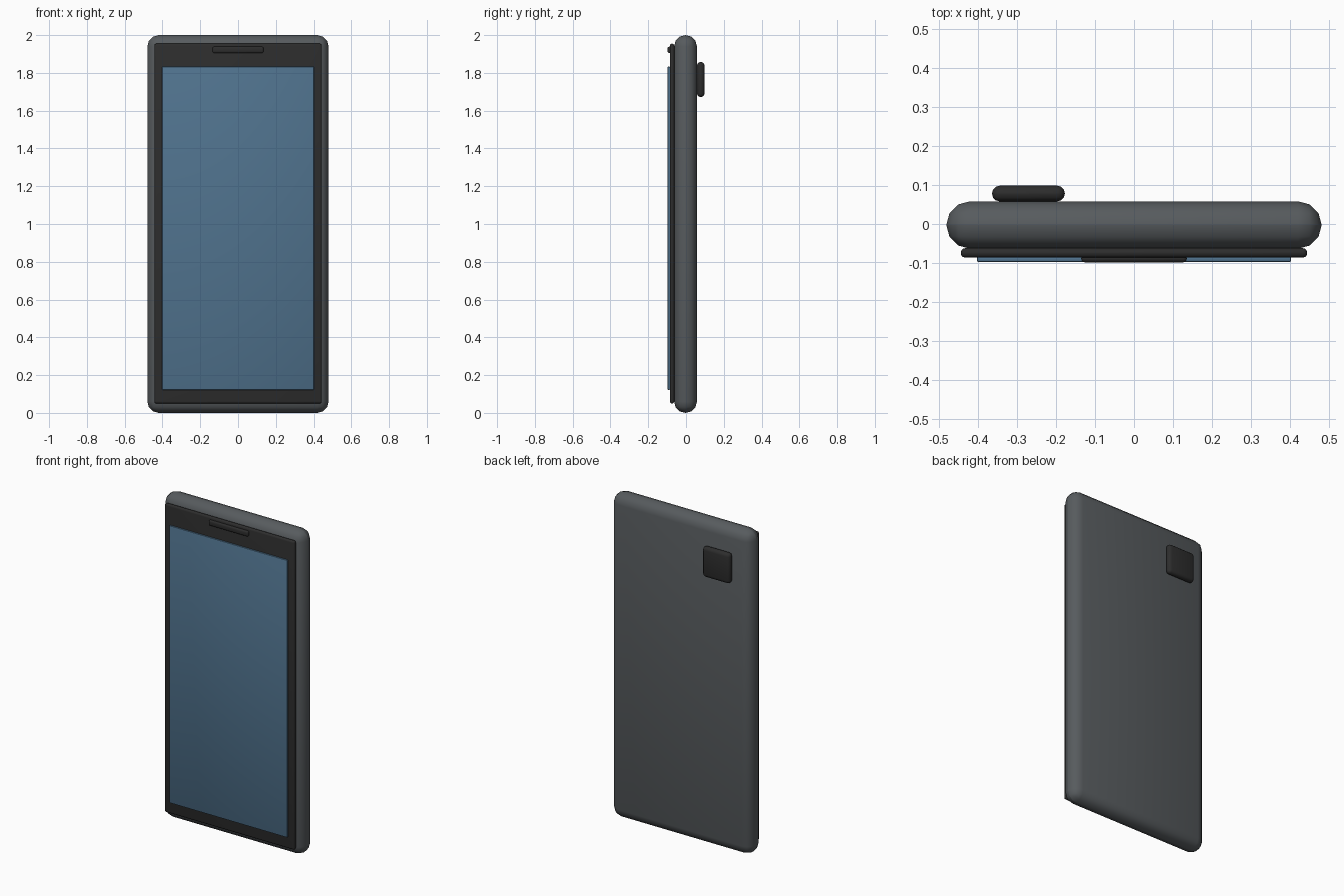
import bpy, math

if "Cube" in bpy.data.objects:
    bpy.data.objects.remove(bpy.data.objects["Cube"])

def material(name, rgb):
    m = bpy.data.materials.new(name)
    m.diffuse_color = (*rgb, 1)
    m.use_nodes = True
    m.node_tree.nodes["Principled BSDF"].inputs["Base Color"].default_value = m.diffuse_color
    return m

grey = material("slate grey", (0.095, 0.105, 0.112))
black = material("soft black", (0.026, 0.026, 0.026))
blue = material("screen blue", (0.08, 0.17, 0.27))

def slab(name, x, y, z, bevel, segments, mat):
    """Rounded box between the given (min, max) ranges."""
    lo, hi = zip(x, y, z)
    bpy.ops.mesh.primitive_cube_add(size=1, location=[(a + b) / 2 for a, b in zip(lo, hi)])
    o = bpy.context.object
    o.name = name
    o.scale = [b - a for a, b in zip(lo, hi)]
    bpy.ops.object.transform_apply(location=False, rotation=False, scale=True)
    mod = o.modifiers.new("round", 'BEVEL')
    mod.width, mod.segments = bevel, segments
    bpy.ops.object.modifier_apply(modifier="round")
    bpy.ops.object.shade_smooth_by_angle(angle=math.radians(40))
    o.data.materials.append(mat)
    return o

# Case
slab("case", (-0.48, 0.48), (-0.063, 0.058), (0, 2), 0.06, 3, grey)
# Front bezel plate and screen
slab("bezel", (-0.443, 0.443), (-0.086, -0.062), (0.05, 1.955), 0.011, 3, black)
slab("screen", (-0.402, 0.402), (-0.097, -0.084), (0.122, 1.833), 0.004, 2, blue)
# Earpiece
slab("earpiece", (-0.135, 0.135), (-0.098, -0.078), (1.905, 1.939), 0.009, 3, black)
# Rear camera block
slab("rear_camera", (-0.363, -0.177), (0.058, 0.098), (1.672, 1.858), 0.019, 3, black)
